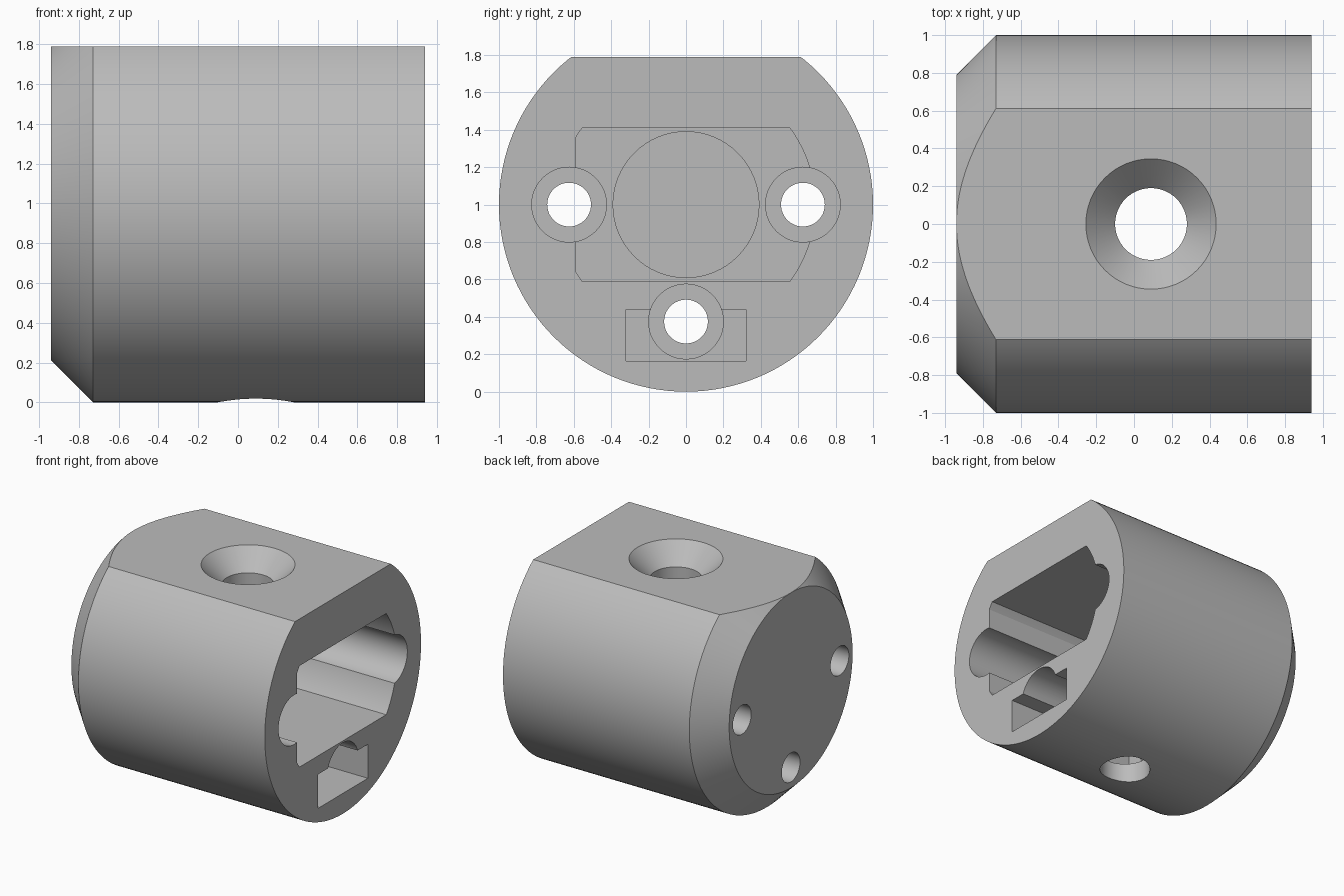
import bpy, bmesh, math
from mathutils import Vector

if "Cube" in bpy.data.objects:
    bpy.data.objects.remove(bpy.data.objects["Cube"], do_unlink=True)

grey = bpy.data.materials.new("plain_grey")
grey.use_nodes = True
colour = (0.5, 0.5, 0.5, 1)
grey.diffuse_color = colour
grey.node_tree.nodes["Principled BSDF"].inputs["Base Color"].default_value = colour


def circle(radius, a=0.0, b=0.0, n=48):
    return [(a + radius * math.cos(2 * math.pi * i / n),
             b + radius * math.sin(2 * math.pi * i / n)) for i in range(n)]


def arc(radius, start, end, b, n=12):
    return [(radius * math.cos(start + (end - start) * i / n),
             b + radius * math.sin(start + (end - start) * i / n)) for i in range(n + 1)]


def loft(name, sections, axis="X"):
    """Closed solid through (position, outline) sections along an axis."""
    bm = bmesh.new()
    rings = []
    for pos, outline in sections:
        rings.append([bm.verts.new((pos, a, b) if axis == "X" else (a, b, pos))
                      for a, b in outline])
    count = len(rings[0])
    for low, high in zip(rings, rings[1:]):
        for i in range(count):
            j = (i + 1) % count
            bm.faces.new((low[i], low[j], high[j], high[i]))
    bm.faces.new(rings[0][::-1])
    bm.faces.new(rings[-1])
    bmesh.ops.recalc_face_normals(bm, faces=bm.faces[:])
    mesh = bpy.data.meshes.new(name)
    bm.to_mesh(mesh)
    bm.free()
    mesh.materials.append(grey)
    obj = bpy.data.objects.new(name, mesh)
    bpy.context.collection.objects.link(obj)
    return obj


def cut(target, cutter):
    cutter.hide_render = True
    bpy.context.view_layer.objects.active = target
    mod = target.modifiers.new(cutter.name, "BOOLEAN")
    mod.operation = "DIFFERENCE"
    mod.solver = "EXACT"
    mod.object = cutter
    bpy.ops.object.modifier_apply(modifier=mod.name)
    bpy.data.objects.remove(cutter, do_unlink=True)


MID = 1.0          # height of the main axis
END = 0.94         # half length
FRONT = 1.1        # cutters overshoot the open end
FLOOR = -0.22      # depth of the main pocket and the lower slot

# Round housing with a chamfered closed end
body = loft("housing", [(-END, circle(0.79, 0, MID, 128)),
                        (-0.73, circle(1, 0, MID, 128)),
                        (END, circle(1, 0, MID, 128))])

# Flat on top
cut(body, loft("top_flat_cutter", [(-FRONT, [(-2, 1.79), (2, 1.79), (2, 3), (-2, 3)]),
                                   (FRONT, [(-2, 1.79), (2, 1.79), (2, 3), (-2, 3)])]))

# Main pocket: a circle trimmed above, below and on one side
R, HALF, SIDE = 0.69, 0.41, 0.59
top_angle = math.asin(HALF / R)
side_angle = math.acos(SIDE / R)
pocket = (arc(R, -top_angle, top_angle, MID, 24)
          + arc(R, math.pi - top_angle, math.pi - side_angle, MID, 3)
          + arc(R, math.pi + side_angle, math.pi + top_angle, MID, 3))
cut(body, loft("pocket_cutter", [(FLOOR, pocket), (FRONT, pocket)]))

# Round recess in the pocket floor
recess = circle(0.39, 0, MID, 64)
cut(body, loft("recess_cutter", [(-0.4, recess), (0.5, recess)]))

# Lower slot
slot = [(-0.32, 0.165), (0.32, 0.165), (0.32, 0.44), (-0.32, 0.44)]
cut(body, loft("slot_cutter", [(FLOOR, slot), (FRONT, slot)]))

# Three stepped screw holes
for y, z in ((-0.625, MID), (0.625, MID), (0, 0.375)):
    small, wide = circle(0.117, y, z), circle(0.2, y, z)
    cut(body, loft("screw_hole_cutter", [(-FRONT, small), (-0.55, small),
                                         (-0.55, wide), (FRONT, wide)]))

# Countersunk hole from the flat through to the underside
profile = ((-0.2, 0.19), (1.635, 0.19), (1.79, 0.345), (1.89, 0.445))
cut(body, loft("cross_hole_cutter",
               [(z, circle(r, 0.09, 0, 64)) for z, r in profile], "Z"))

# Smooth curved walls, crisp edges
bpy.ops.object.select_all(action="DESELECT")
body.select_set(True)
bpy.context.view_layer.objects.active = body
bpy.ops.object.shade_smooth_by_angle(angle=math.radians(25))
